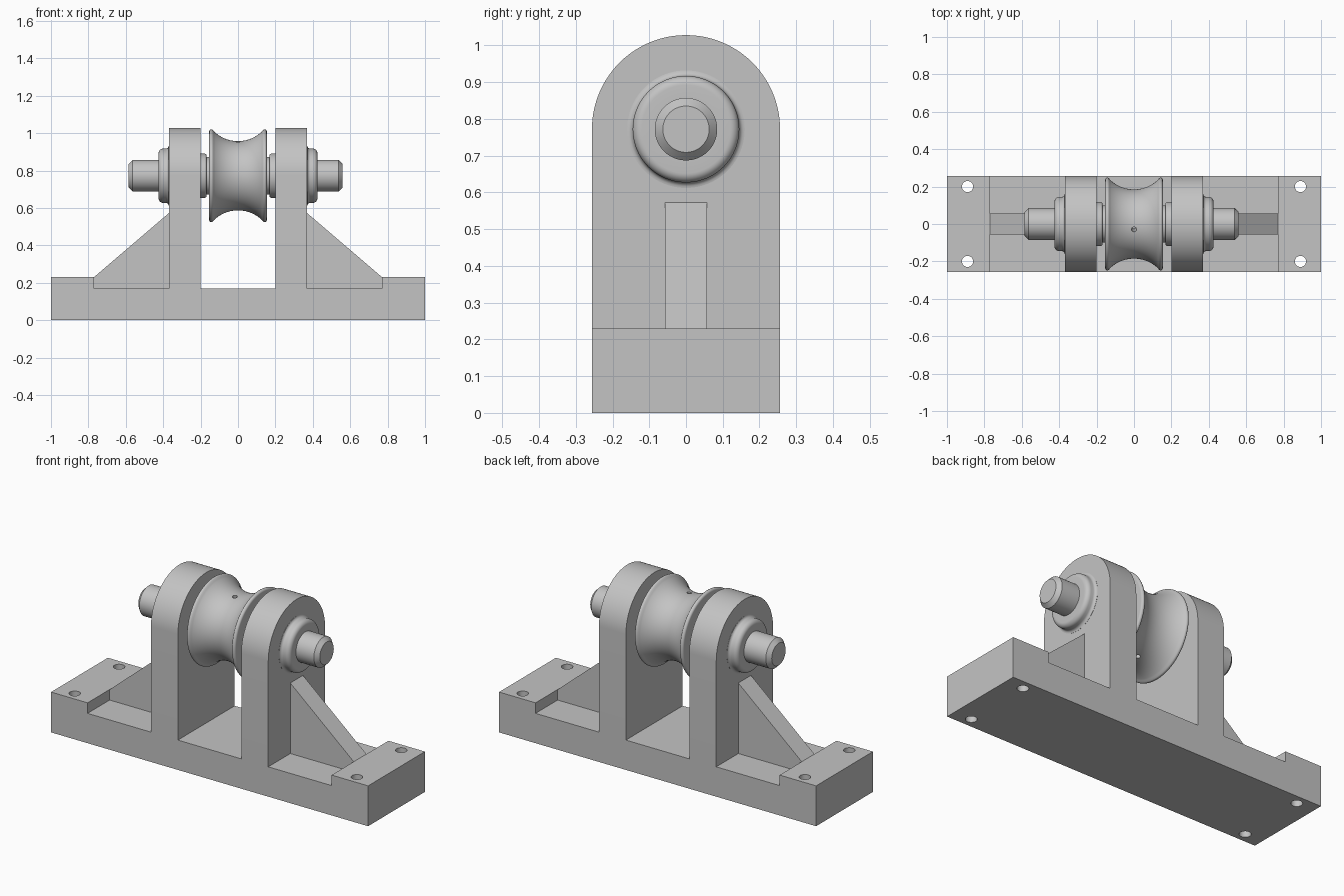
import bpy, bmesh, math
from mathutils import Matrix

if "Cube" in bpy.data.objects:
    bpy.data.objects.remove(bpy.data.objects["Cube"], do_unlink=True)

AXLE_Z, HALF_DEPTH = 0.772, 0.256

steel = bpy.data.materials.new("plain_grey")
steel.use_nodes = True
GREY = (0.55, 0.55, 0.55, 1)
steel.diffuse_color = GREY
steel.node_tree.nodes["Principled BSDF"].inputs["Base Color"].default_value = GREY


def finish(name, bm, smooth=None):
    bmesh.ops.recalc_face_normals(bm, faces=bm.faces)
    mesh = bpy.data.meshes.new(name)
    bm.to_mesh(mesh)
    bm.free()
    obj = bpy.data.objects.new(name, mesh)
    bpy.context.collection.objects.link(obj)
    mesh.materials.append(steel)
    if smooth:
        shade(obj, smooth)
    return obj


def shade(obj, degrees):
    bpy.ops.object.select_all(action='DESELECT')
    obj.select_set(True)
    bpy.context.view_layer.objects.active = obj
    bpy.ops.object.shade_smooth_by_angle(angle=math.radians(degrees))


def prism(name, outline, offset, smooth=None):
    """Extrude a closed 3D outline along an offset vector."""
    bm = bmesh.new()
    face = bm.faces.new([bm.verts.new(p) for p in outline])
    out = bmesh.ops.extrude_face_region(bm, geom=[face])
    verts = [g for g in out["geom"] if isinstance(g, bmesh.types.BMVert)]
    bmesh.ops.translate(bm, verts=verts, vec=offset)
    return finish(name, bm, smooth)


def lathe(name, profile, closed=False, steps=96):
    """Revolve (x, radius) points around the axle line."""
    bm = bmesh.new()
    rings = []
    for x, r in profile:
        rings.append([bm.verts.new((x, r * math.sin(a), AXLE_Z + r * math.cos(a)))
                      for a in (math.tau * i / steps for i in range(steps))])
    pairs = list(zip(rings, rings[1:]))
    if closed:
        pairs.append((rings[-1], rings[0]))
    else:
        bm.faces.new(rings[0])
        bm.faces.new(rings[-1])
    for a, b in pairs:
        for i in range(steps):
            j = (i + 1) % steps
            bm.faces.new((a[i], a[j], b[j], b[i]))
    return finish(name, bm, 32)


def arc(cx, cr, radius, start, end, n=8):
    """Points of a circular arc in the (x, radius) plane, angles in degrees."""
    angles = [math.radians(start + (end - start) * i / n) for i in range(n + 1)]
    return [(cx + radius * math.cos(a), cr + radius * math.sin(a)) for a in angles]


def drill(obj, radius, matrices):
    """Cut round holes, each along the local z of a matrix."""
    bm = bmesh.new()
    for m in matrices:
        bmesh.ops.create_cone(bm, cap_ends=True, segments=32, radius1=radius,
                              radius2=radius, depth=0.8, matrix=m)
    cutter = finish(obj.name + "_cutter", bm)
    cutter.hide_render = True
    mod = obj.modifiers.new("holes", 'BOOLEAN')
    mod.object, mod.operation, mod.solver = cutter, 'DIFFERENCE', 'EXACT'
    bpy.context.view_layer.objects.active = obj
    bpy.ops.object.modifier_apply(modifier=mod.name)
    bpy.data.objects.remove(cutter, do_unlink=True)
    shade(obj, 32)


# Base with raised end pads and bolt holes
right_half = [(0.77, 0.17), (0.77, 0.23), (1, 0.23), (1, 0)]
outline = right_half + [(-x, z) for x, z in reversed(right_half)]
base = prism("base", [(x, -HALF_DEPTH, z) for x, z in outline], (0, 2 * HALF_DEPTH, 0))
drill(base, 0.03, [Matrix.Translation((x, y, 0.1))
                   for x in (-0.89, 0.89) for y in (-0.2, 0.2)])

# Round-topped uprights, gusset ribs and flanged bushings on both sides
bushing = ([(0.15, 0.1), (0.17, 0.1)] + arc(0.178, 0.108, 0.01, 180, 90, 4)
           + [(0.2, 0.118), (0.371, 0.16)] + arc(0.386, 0.16, 0.015, 180, 270, 5)
           + arc(0.4, 0.12, 0.025, 90, 0, 8) + [(0.425, 0.085)])
for side, s in (("right", -1), ("left", 1)):
    top = [(s * 0.2, y, AXLE_Z + z - HALF_DEPTH)
           for y, z in arc(0, HALF_DEPTH, HALF_DEPTH, 0, 180, 48)]
    ends = [(s * 0.2, -HALF_DEPTH, 0.17), (s * 0.2, HALF_DEPTH, 0.17)]
    prism(side + "_upright", top + ends, (s * 0.17, 0, 0), 32)
    rib = [(0.37, 0.17), (0.77, 0.17), (0.77, 0.23), (0.37, 0.572)]
    prism(side + "_gusset_rib", [(s * x, -0.057, z) for x, z in rib], (0, 0.114, 0))
    lathe(side + "_bushing", [(s * x, r) for x, r in bushing])

# Axle with chamfered ends
lathe("axle", [(-0.585, 0.063), (-0.563, 0.085), (0.538, 0.085), (0.56, 0.063)])

# Grooved roller with rounded lips and a slanted oil hole
groove = arc(0, 0.185 + 0.185, 0.185, 226, 314, 32)
lip = arc(0.142, 0.236, 0.012, 130, 0, 8)
roller_profile = ([(-0.154, 0.083)] + [(-x, r) for x, r in reversed(lip)]
                  + groove + lip + [(0.154, 0.083)])
roller = lathe("grooved_roller", roller_profile, closed=True)
tilt = Matrix.Rotation(math.radians(9), 4, 'X')
drill(roller, 0.013, [Matrix.Translation((0, 0, AXLE_Z)) @ tilt])
